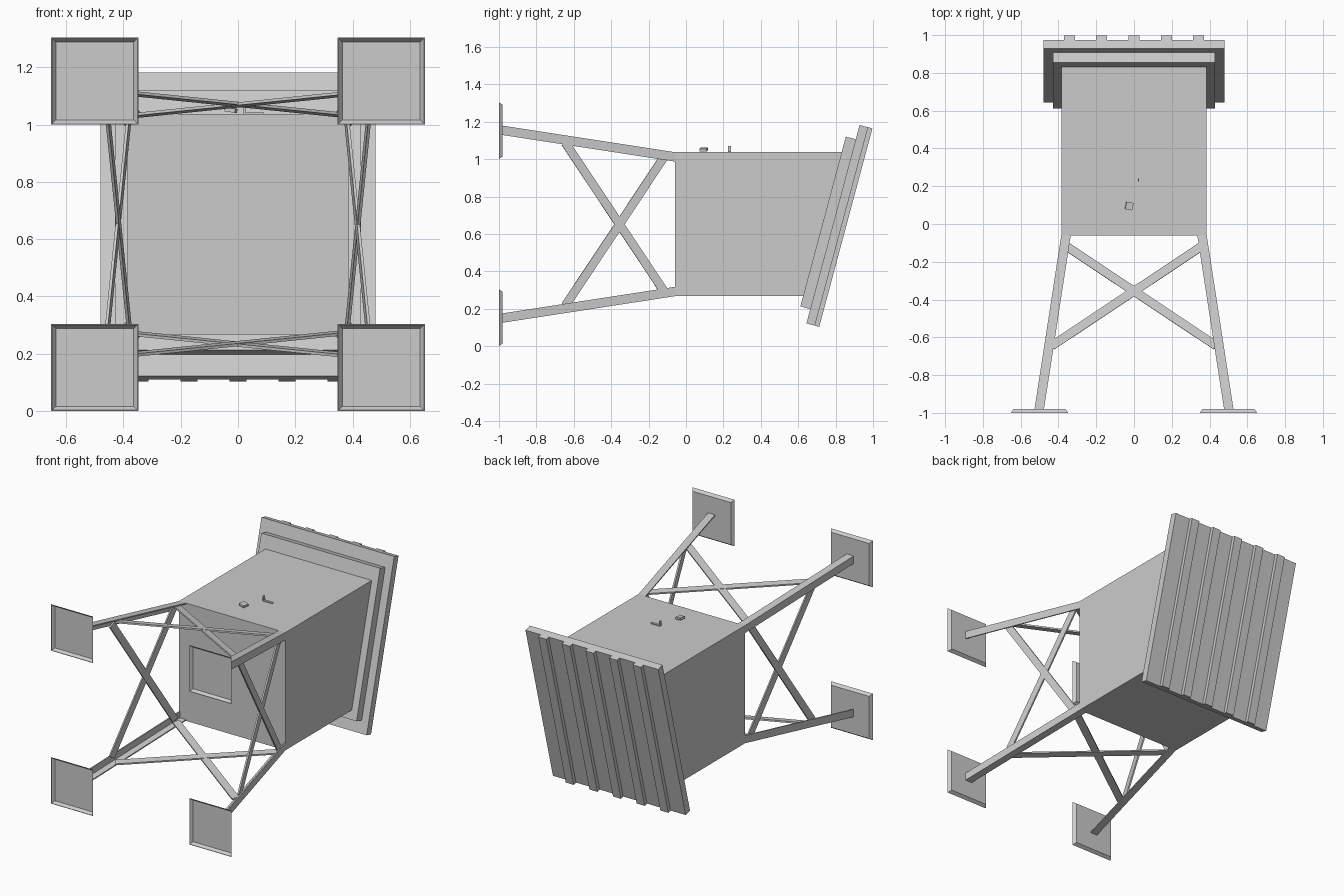
import bpy, bmesh, math
from mathutils import Vector, Matrix

if "Cube" in bpy.data.objects:
    bpy.data.objects.remove(bpy.data.objects["Cube"], do_unlink=True)

grey = bpy.data.materials.new("plain grey")
grey.use_nodes = True
COLOUR = (0.6, 0.6, 0.6, 1)
grey.diffuse_color = COLOUR
grey.node_tree.nodes["Principled BSDF"].inputs["Base Color"].default_value = COLOUR

MID = 0.652      # height of the tower axis, which runs along y
HALF = 0.385     # half width of the tank
FRONT = -0.06    # front end of the tank
SPLAY = 0.154    # outward spread of the legs per unit length
FOOT = -0.98     # back face of the foot plates
AXIS = Matrix.Translation((0, 0, MID))


def finish(name, bm, matrix=Matrix()):
    bmesh.ops.recalc_face_normals(bm, faces=bm.faces)
    bm.transform(matrix)
    mesh = bpy.data.meshes.new(name)
    bm.to_mesh(mesh)
    bm.free()
    mesh.materials.append(grey)
    obj = bpy.data.objects.new(name, mesh)
    bpy.context.collection.objects.link(obj)
    return obj


def hull(name, points, matrix=Matrix()):
    bm = bmesh.new()
    for p in points:
        bm.verts.new(p)
    bmesh.ops.convex_hull(bm, input=bm.verts)
    bmesh.ops.dissolve_limit(bm, angle_limit=0.01, verts=bm.verts, edges=bm.edges)
    return finish(name, bm, matrix)


def block(name, low, high, matrix=Matrix()):
    return hull(name, [(x, y, z) for x in (low[0], high[0])
                       for y in (low[1], high[1]) for z in (low[2], high[2])], matrix)


def reach(y):
    return HALF + (FRONT - y) * SPLAY


def flange(name, across, upright, matrix):
    # one wing of an angle-iron leg, tapering outwards from tank to foot
    points = []
    for y in (FRONT, FOOT - 0.003):
        r = reach(y)
        points += [(r - a, y, r - b) for a in (0, across) for b in (0, upright)]
    hull(name, points, matrix)


def brace(name, start, end, inset, matrix):
    # flat strip in the sloping plane of the leg frame; points are (y, z)
    a, b = [Vector((reach(y) - inset, y, z)) for y, z in (start, end)]
    normal = Vector((1, SPLAY, 0)).normalized()
    side = (b - a).normalized().cross(normal) * 0.023
    hull(name, [p + side * s + normal * t for p in (a, b)
                for s in (-1, 1) for t in (-0.005, 0.005)], matrix)


# Tank with its rear end cut to the slope of the roof
tilt = math.tan(math.radians(15))
hull("tank", [(x, y, z) for x in (-HALF, HALF) for z in (-HALF, HALF)
              for y in (FRONT, 0.74 + z * tilt)], AXIS)

# Roof: two stacked slabs and raised ribs, all tilted together
roof = Matrix.Translation((0, 0.786, MID)) @ Matrix.Rotation(math.radians(-15), 4, 'X')
block("roof_inner_slab", (-0.43, -0.055, -0.47), (0.43, 0, 0.47), roof)
block("roof_outer_slab", (-0.48, 0, -0.549), (0.48, 0.047, 0.549), roof)
for i in range(-2, 3):
    x = i * 0.171
    block("roof_rib", (x - 0.029, 0.045, -0.549), (x + 0.029, 0.071, 0.549), roof)

# Legs, feet and braces repeat at each quarter turn around the axis
for k in range(4):
    turn = AXIS @ Matrix.Rotation(k * math.pi / 2, 4, 'Y')
    flange("leg_side_flange", 0.008, 0.05, turn)
    flange("leg_top_flange", 0.05, 0.008, turn)

    for s in (-1, 1):
        brace("cross_brace", (-0.11, 0.37 * s), (-0.645, -0.435 * s), 0.013 + 0.001 * s, turn)

    # Shallow dish with an open front and flared rim
    bm = bmesh.new()
    rings = []
    for y, h in ((-1, 0.152), (FOOT, 0.138), (FOOT - 0.003, 0.136), (-1, 0.149)):
        rings.append([bm.verts.new((0.5 + a * h, y, 0.5 + b * h))
                      for a, b in ((-1, -1), (1, -1), (1, 1), (-1, 1))])
    for p, q in ((0, 1), (2, 3), (3, 0)):
        for i in range(4):
            j = (i + 1) % 4
            bm.faces.new((rings[p][i], rings[p][j], rings[q][j], rings[q][i]))
    bm.faces.new(rings[1])
    bm.faces.new(rings[2])
    finish("foot_plate", bm, turn)

# Small fittings on top of the tank
top = MID + HALF
block("bracket_base", (0.02, 0.225, top - 0.002), (0.09, 0.24, top + 0.006))
block("bracket_tab", (0.02, 0.225, top), (0.027, 0.24, top + 0.033))
knob = Matrix.Translation((-0.025, 0.095, top + 0.014)) @ Matrix.Rotation(-0.2, 4, 'Z') @ Matrix.Rotation(0.15, 4, 'Y')
block("small_knob", (-0.019, -0.02, -0.007), (0.019, 0.02, 0.007), knob)
